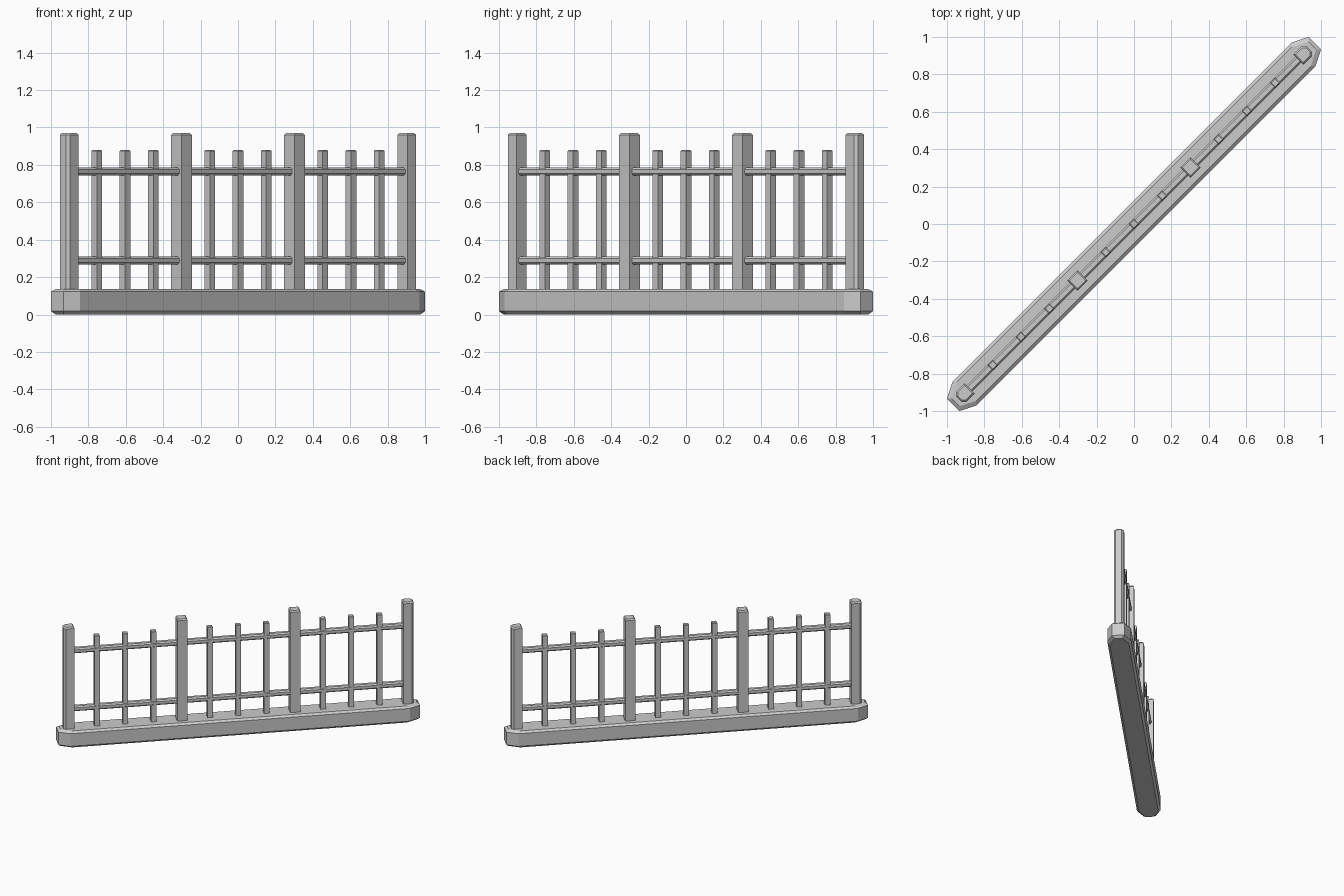
import bpy, bmesh, math
from mathutils import Matrix

if "Cube" in bpy.data.objects:
    bpy.data.objects.remove(bpy.data.objects["Cube"])

TURN = Matrix.Rotation(math.radians(45), 4, 'Z')  # fence runs along the x = y diagonal


def loft(name, rings):
    """Skin a list of matching point rings, cap both ends, turn to the diagonal."""
    bm = bmesh.new()
    loops = [[bm.verts.new(p) for p in ring] for ring in rings]
    n = len(loops[0])
    for a, b in zip(loops, loops[1:]):
        for i in range(n):
            j = (i + 1) % n
            bm.faces.new((a[i], a[j], b[j], b[i]))
    bm.faces.new(loops[0])
    bm.faces.new(loops[-1])
    bmesh.ops.recalc_face_normals(bm, faces=bm.faces)
    bm.transform(TURN)
    mesh = bpy.data.meshes.new(name)
    bm.to_mesh(mesh)
    bm.free()
    ob = bpy.data.objects.new(name, mesh)
    bpy.context.collection.objects.link(ob)
    return ob


def pillar(name, outline, u, levels):
    """Upright prism at distance u; levels are (z, inset) pairs."""
    rings = [[(u + x - math.copysign(d, x), y - math.copysign(d, y), z) for x, y in outline]
             for z, d in levels]
    return loft(name, rings)


def square(h):
    return [(-h, -h), (h, -h), (h, h), (-h, h)]


R2 = math.sqrt(2)

# Plinth with cut corners and chamfered rims
L, S, W, E = 1.367, 1.283, 0.09, 0.047
base = [(-L, -E), (-S, -W), (S, -W), (L, -E), (L, E), (S, W), (-S, W), (-L, E)]
pillar("base", base, 0, [(0, 0.018), (0.018, 0), (0.122, 0), (0.136, 0.018)])

# Posts: the end ones have clipped outer corners
post_levels = [(0.1, 0), (0.96, 0), (0.97, 0.008)]
for s in (-1, 1):
    end = [(-0.038 * s, -0.038), (0.027 * s, -0.038), (0.043 * s, -0.023),
           (0.043 * s, 0.023), (0.027 * s, 0.038), (-0.038 * s, 0.038)]
    pillar("end_post", end, s * 1.281, post_levels)
    pillar("middle_post", square(0.039), s * 0.302 * R2, post_levels)

# Slim pickets, three per bay
for bay in (-0.604, 0, 0.604):
    for k in (-1, 0, 1):
        pillar("picket", square(0.02), (bay + k * 0.151) * R2,
               [(0.1, 0), (0.875, 0), (0.88, 0.005)])

# Chamfered horizontal rails
h, w, c = 0.021, 0.022, 0.01
profile = [(-w, -h + c), (-w + c, -h), (w - c, -h), (w, -h + c),
           (w, h - c), (w - c, h), (-w + c, h), (-w, h - c)]
for name, z in (("lower_rail", 0.289), ("upper_rail", 0.765)):
    loft(name, [[(u, v, z + t) for v, t in profile] for u in (-1.26, 1.26)])
